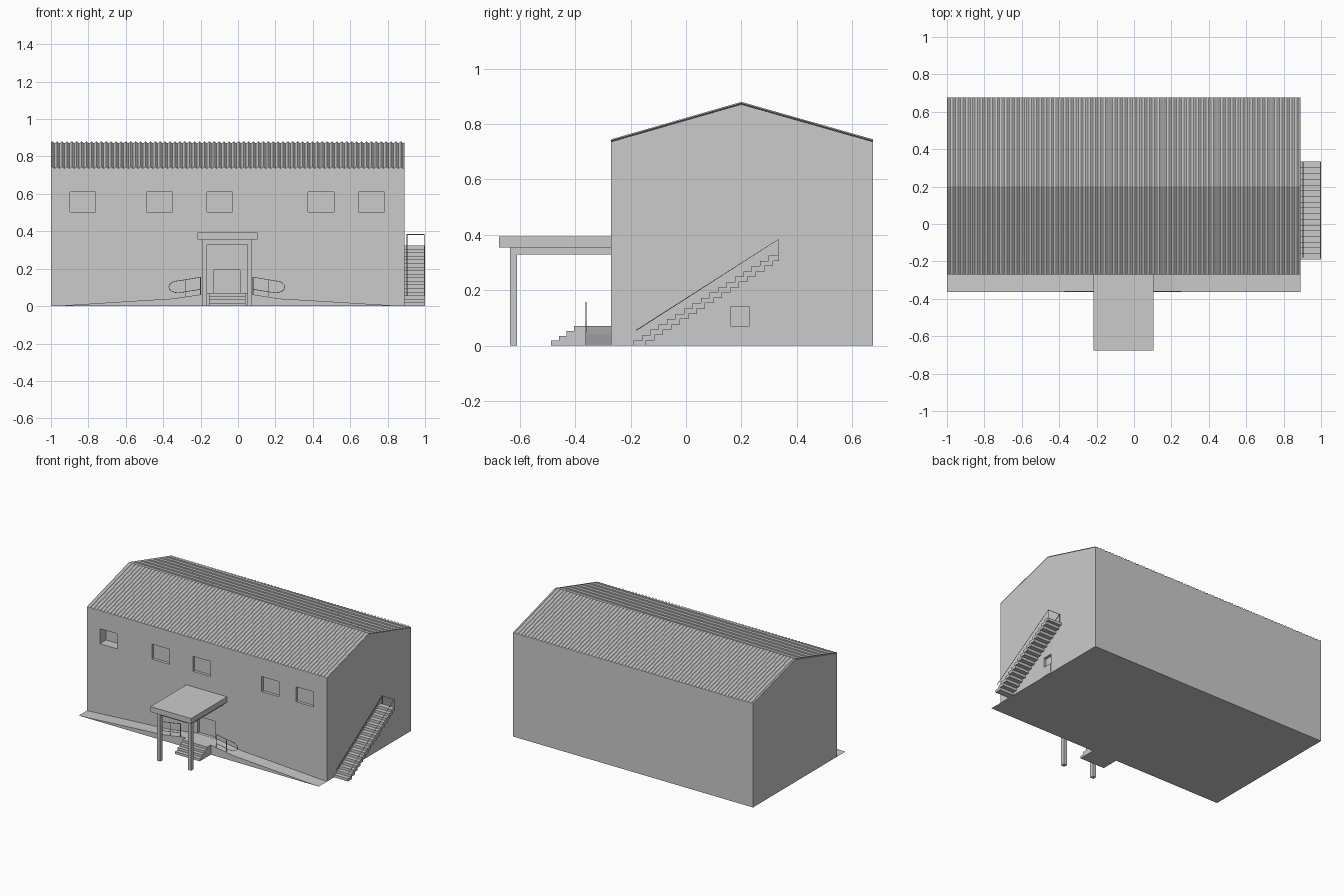
import bpy, bmesh, math
from mathutils import Vector

if "Cube" in bpy.data.objects:
    bpy.data.objects.remove(bpy.data.objects["Cube"])


def finish(name, bm):
    bmesh.ops.recalc_face_normals(bm, faces=bm.faces)
    me = bpy.data.meshes.new(name)
    bm.to_mesh(me)
    bm.free()
    ob = bpy.data.objects.new(name, me)
    bpy.context.collection.objects.link(ob)
    return ob


def add_box(bm, x0, x1, y0, y1, z0, z1):
    vs = bmesh.ops.create_cube(bm, size=1)["verts"]
    for v in vs:
        v.co = Vector(((x0 + x1) / 2 + v.co.x * (x1 - x0),
                       (y0 + y1) / 2 + v.co.y * (y1 - y0),
                       (z0 + z1) / 2 + v.co.z * (z1 - z0)))


def boxes(name, *dims):
    bm = bmesh.new()
    for d in dims:
        add_box(bm, *d)
    return finish(name, bm)


def prism(name, pts, axis, a, b):
    """Extrude a 2D profile (other axis, z) along x or y."""
    bm = bmesh.new()
    place = (lambda p: (a, p[0], p[1])) if axis == "x" else (lambda p: (p[0], a, p[1]))
    f = bm.faces.new([bm.verts.new(place(p)) for p in pts])
    r = bmesh.ops.extrude_face_region(bm, geom=[f])
    d = Vector((b - a, 0, 0)) if axis == "x" else Vector((0, b - a, 0))
    for v in r["geom"]:
        if isinstance(v, bmesh.types.BMVert):
            v.co += d
    return finish(name, bm)


def rail(name, paths, radius):
    cu = bpy.data.curves.new(name, "CURVE")
    cu.dimensions = "3D"
    cu.bevel_depth = radius
    cu.bevel_resolution = 1
    cu.use_fill_caps = True
    for pts in paths:
        sp = cu.splines.new("POLY")
        sp.points.add(len(pts) - 1)
        for p, c in zip(sp.points, pts):
            p.co = (*c, 1)
    ob = bpy.data.objects.new(name, cu)
    bpy.context.collection.objects.link(ob)


L, R, F, B = -1.0, 0.89, -0.27, 0.675
RIDGE_Y, EAVE, RIDGE = 0.2, 0.745, 0.88
PX = -0.06  # centre of the porch

# Main hall, with roof surface just under the corrugated sheet
drop = 0.009
hall = prism("hall", [(F, 0), (B, 0), (B, EAVE - drop), (RIDGE_Y, RIDGE - drop),
                      (F, EAVE - drop)], "x", L, R)

# Window and door recesses
win_x = [-0.83, -0.42, -0.098, 0.443, 0.713]
cuts = [(x - 0.069, x + 0.069, F - 0.05, F + (0.07 if i == 0 else 0.02), 0.503, 0.61)
        for i, x in enumerate(win_x)]
cuts.append((-0.13, 0.012, F - 0.05, F + 0.02, 0.071, 0.193))
cuts.append((R - 0.02, R + 0.05, 0.16, 0.23, 0.07, 0.14))
cutter = boxes("opening_cutter", *cuts)
cutter.hide_render = True
cutter.hide_set(True)
mod = hall.modifiers.new("openings", "BOOLEAN")
mod.object = cutter
mod.solver = "EXACT"
boxes("side_door_lower_panel", (R - 0.01, R + 0.002, 0.16, 0.23, 0.002, 0.07))

# Corrugated roof sheet, closed down to the hall at its edges
bm = bmesh.new()
waves, seg, amp = 72, 8, 0.0045
rows = []
n = waves * seg
for i in range(n + 1):
    x = L + (R - L) * i / n
    w = amp * math.sin(2 * math.pi * i / seg) - amp
    rows.append([bm.verts.new((x, y, z)) for y, z in
                 ((F, EAVE - drop), (F, EAVE + w), (RIDGE_Y, RIDGE + w),
                  (B, EAVE + w), (B, EAVE - drop))])
for a, b in zip(rows, rows[1:]):
    for j in range(4):
        bm.faces.new((a[j], b[j], b[j + 1], a[j + 1]))
finish("corrugated_roof", bm)

# Porch canopy, posts and beams
boxes("porch_canopy", (-0.217, 0.103, -0.675, F, 0.355, 0.393))
px = [(-0.193, -0.167), (0.05, 0.076)]
boxes("porch_posts", *[(a, b, -0.636, -0.61, 0, 0.355) for a, b in px])
boxes("porch_beams", *[(a, b, -0.61, F, 0.329, 0.355) for a, b in px],
      (-0.167, 0.05, -0.636, -0.61, 0.329, 0.355))

# Entrance landing with a long ramp on each side
prism("ramp_landing", [(L, 0), (-0.9, 0.006), (-0.55, 0.028), (-0.35, 0.04),
                       (-0.2, 0.062), (-0.155, 0.07), (0.04, 0.07), (0.08, 0.062),
                       (0.22, 0.04), (0.43, 0.028), (0.79, 0.006), (R, 0)],
      "y", -0.363, F)

# Entrance steps
pts = [(-0.363, 0)]
for i in range(4):
    y = -0.487 + i * 0.0275
    pts[:0] = []
    pts += [(y, 0.0175 * i), (y, 0.0175 * (i + 1))]
pts.append((-0.363, 0.07))
prism("entrance_steps", pts, "x", -0.155, 0.04)

# Rounded ramp handrails, mirrored about the porch centre
paths = []
for s in (-1, 1):
    loop = [(0.14, 0.155)]
    for k in range(9):
        t = math.pi / 2 - math.pi * k / 8
        loop.append((0.26 + 0.05 * math.cos(t), 0.103 + 0.032 * math.sin(t)))
    loop.append((0.14, 0.09))
    paths.append([(PX + s * u, -0.361, z) for u, z in loop])
    for u, zt in ((0.14, 0.155), (0.222, 0.142)):
        paths.append([(PX + s * u, -0.361, 0.04), (PX + s * u, -0.361, zt)])
rail("ramp_handrails", paths, 0.002)

# Outside staircase with overlapping stepped treads
steps = 17
run, rise = 0.525 / (steps + 0.2), 0.325 / steps
boxes("outside_stairs", *[(R, 1.0, -0.19 + i * run, min(-0.19 + (i + 1.5) * run, 0.335),
                           i * rise, (i + 1) * rise) for i in range(steps)])

# Stair handrails joined by a bar at the top
paths = []
for x in (0.903, 0.996):
    paths.append([(x, -0.18, 0.055), (x, 0.333, 0.383), (x, 0.333, 0.318)])
paths.append([(0.903, 0.333, 0.383), (0.996, 0.333, 0.383)])
rail("stair_handrails", paths, 0.002)
